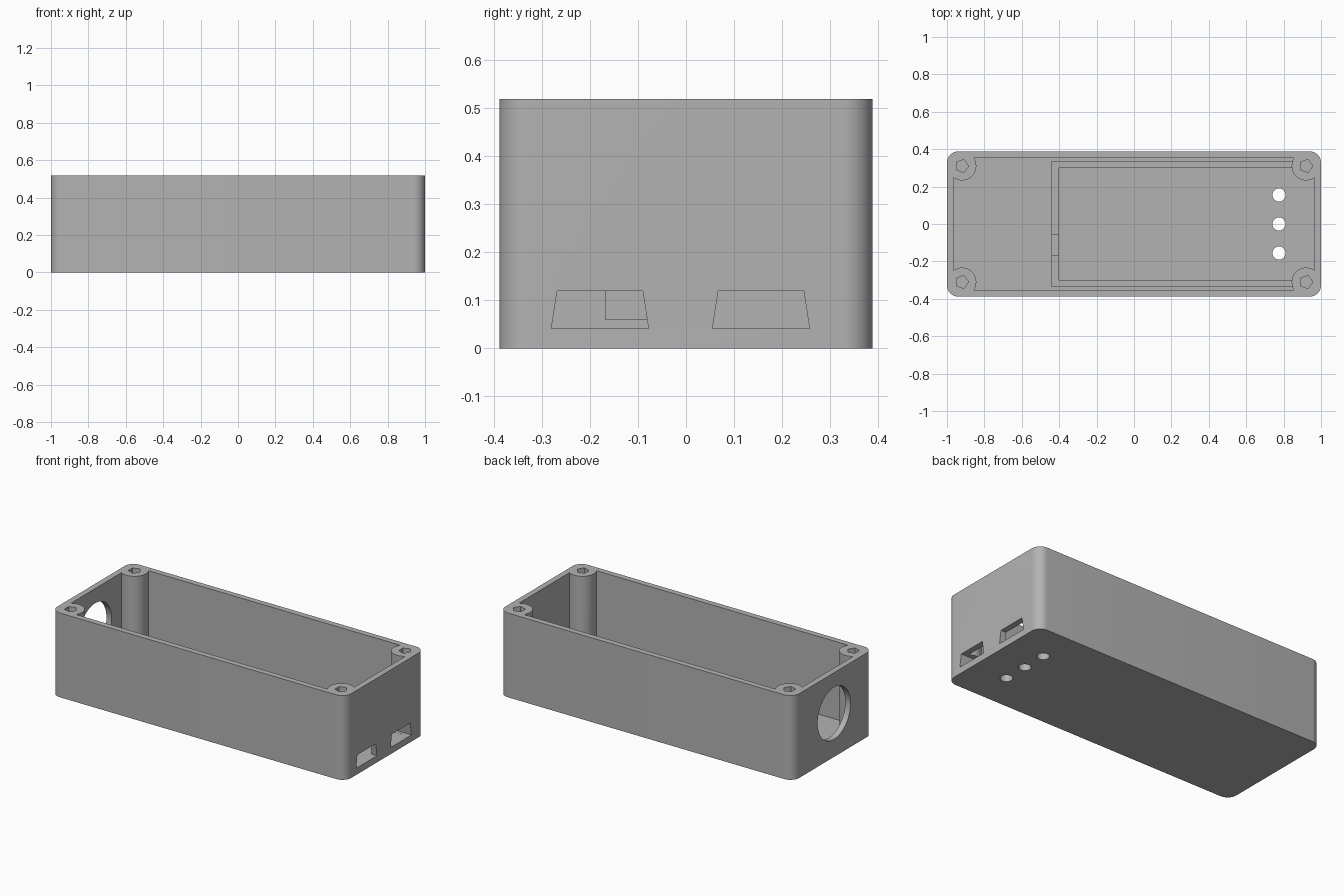
import bpy, bmesh
from math import cos, sin, pi, radians

cube = bpy.data.objects.get("Cube")
if cube:
    bpy.data.objects.remove(cube, do_unlink=True)

# Main dimensions
HX, HY, H = 1.0, 0.388, 0.518
WALL, FLOOR = 0.036, 0.04
BOSS_X, BOSS_Y = 0.92, 0.31

grey = bpy.data.materials.new("plain grey")
grey.use_nodes = True
colour = (0.45, 0.45, 0.45, 1)
grey.diffuse_color = colour
grey.node_tree.nodes["Principled BSDF"].inputs["Base Color"].default_value = colour


def arc(cx, cy, r, n, start=0.0, sweep=2 * pi, closed=True):
    steps = n if closed else n - 1
    return [(cx + r * cos(start + sweep * i / steps),
             cy + r * sin(start + sweep * i / steps)) for i in range(n)]


def rect(x0, x1, y0, y1):
    return [(x0, y0), (x1, y0), (x1, y1), (x0, y1)]


def rounded_rect(hx, hy, r):
    pts = []
    for k, (sx, sy) in enumerate([(1, 1), (-1, 1), (-1, -1), (1, -1)]):
        pts += arc(sx * (hx - r), sy * (hy - r), r, 11, k * pi / 2, pi / 2, False)
    return pts


def prism(name, profile, lo, hi, axis="z"):
    """Extrude a profile along z (profile in x, y) or along x (profile in y, z)."""
    place = (lambda p, t: (p[0], p[1], t)) if axis == "z" else (lambda p, t: (t, p[0], p[1]))
    bm = bmesh.new()
    face = bm.faces.new([bm.verts.new(place(p, lo)) for p in profile])
    ext = bmesh.ops.extrude_face_region(bm, geom=[face])
    top = [v for v in ext["geom"] if isinstance(v, bmesh.types.BMVert)]
    shift = (0, 0, hi - lo) if axis == "z" else (hi - lo, 0, 0)
    bmesh.ops.translate(bm, verts=top, vec=shift)
    bmesh.ops.recalc_face_normals(bm, faces=bm.faces)
    mesh = bpy.data.meshes.new(name)
    bm.to_mesh(mesh)
    bm.free()
    mesh.materials.append(grey)
    obj = bpy.data.objects.new(name, mesh)
    bpy.context.collection.objects.link(obj)
    return obj


def combine(target, tool, operation):
    mod = target.modifiers.new("combine", "BOOLEAN")
    mod.operation = operation
    mod.solver = "EXACT"
    mod.object = tool
    bpy.context.view_layer.objects.active = target
    bpy.ops.object.modifier_apply(modifier=mod.name)
    bpy.data.objects.remove(tool, do_unlink=True)


# Open-topped shell with rounded corners
box = prism("enclosure", rounded_rect(HX, HY, 0.06), 0, H)
inside = rect(-HX + WALL, HX - WALL, -HY + WALL, HY - WALL)
combine(box, prism("cavity", inside, FLOOR, H + 0.1), "DIFFERENCE")

# Low three-sided rail on the floor, with a cable notch
rail_profile = [(0.9, 0.337), (-0.442, 0.337), (-0.442, -0.337), (0.9, -0.337),
                (0.9, -0.3), (-0.402, -0.3), (-0.402, 0.3), (0.9, 0.3)]
rail = prism("rail", rail_profile, FLOOR / 2, 0.122)
combine(rail, prism("notch", rect(-0.5, -0.35, -0.167, -0.055), 0.06, 0.2), "DIFFERENCE")
combine(box, rail, "UNION")

# Corner screw bosses
corners = [(sx * BOSS_X, sy * BOSS_Y) for sx in (-1, 1) for sy in (-1, 1)]
for x, y in corners:
    combine(box, prism("boss", arc(x, y, 0.077, 40), FLOOR / 2, H), "UNION")

# Five-sided screw holes
for x, y in corners:
    combine(box, prism("screw_hole", arc(x, y, 0.036, 5), 0.15, H + 0.1), "DIFFERENCE")

# Tapered connector ports in the right-hand end
for y in (-0.179, 0.156):
    port = [(y - 0.101, FLOOR + 0.001), (y + 0.101, FLOOR + 0.001),
            (y + 0.089, 0.119), (y - 0.089, 0.119)]
    combine(box, prism("port", port, 0.8, 1.1, "x"), "DIFFERENCE")

# Round opening in the other end
combine(box, prism("round_opening", arc(-0.01, 0.268, 0.16, 48), -1.1, -0.9, "x"), "DIFFERENCE")

# Indicator holes through the floor
for y in (-0.155, 0, 0.155):
    combine(box, prism("floor_hole", arc(0.775, y, 0.035, 24), -0.1, 0.1), "DIFFERENCE")

# Smooth curves, sharp edges
bpy.ops.object.select_all(action="DESELECT")
box.select_set(True)
bpy.context.view_layer.objects.active = box
bpy.ops.object.shade_smooth_by_angle(angle=radians(30))
